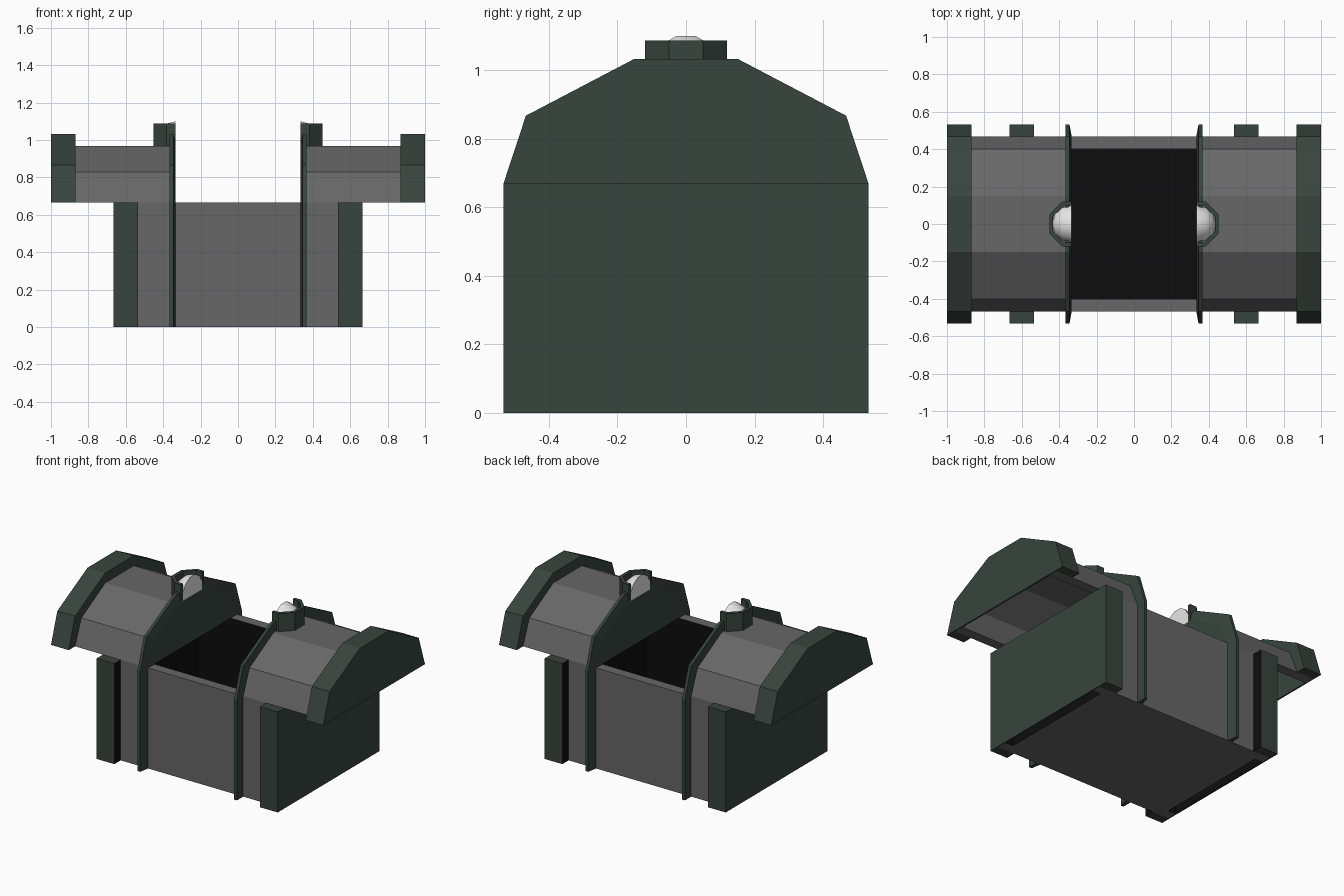
import bpy, bmesh, math
from mathutils import Matrix, Vector

if "Cube" in bpy.data.objects:
    bpy.data.objects.remove(bpy.data.objects["Cube"])


def material(name, rgb):
    m = bpy.data.materials.new(name)
    m.diffuse_color = (*rgb, 1)
    m.use_nodes = True
    m.node_tree.nodes["Principled BSDF"].inputs["Base Color"].default_value = m.diffuse_color
    return m


GRAY = material("stone gray", (0.135, 0.135, 0.135))
GREEN = material("dark green", (0.040, 0.058, 0.048))
BLACK = material("interior black", (0.004, 0.004, 0.004))
PALE = material("pale gem", (0.8, 0.8, 0.8))


def finish(bm, name, mats, rule=None):
    bmesh.ops.recalc_face_normals(bm, faces=bm.faces[:])
    for f in bm.faces:
        if rule:
            f.material_index = int(rule(f.normal, f.calc_center_median()))
    me = bpy.data.meshes.new(name)
    bm.to_mesh(me)
    bm.free()
    for m in mats:
        me.materials.append(m)
    ob = bpy.data.objects.new(name, me)
    bpy.context.collection.objects.link(ob)


def loft(name, sections, mats, rule=None):
    """Skin matching closed sections and cap both ends."""
    bm = bmesh.new()
    rings = [[bm.verts.new(p) for p in sec] for sec in sections]
    n = len(rings[0])
    for a, b in zip(rings, rings[1:]):
        for i in range(n):
            j = (i + 1) % n
            bm.faces.new((a[i], a[j], b[j], b[i]))
    bm.faces.new(rings[0])
    bm.faces.new(rings[-1])
    finish(bm, name, mats, rule)


def along_x(name, profile, x0, x1, mats, rule=None):
    loft(name, [[(x, y, z) for y, z in profile] for x in (x0, x1)], mats, rule)


def along_z(name, plan, z0, z1, mats, rule=None):
    loft(name, [[(x, y, z) for x, y in plan] for z in (z0, z1)], mats, rule)


def rect(a0, a1, b0, b1):
    return [(a0, b0), (a1, b0), (a1, b1), (a0, b1)]


def arch(*half):
    """Mirror half of a vault profile about y = 0."""
    return list(half) + [(-y, z) for y, z in reversed(half)]


RIM = 0.667
OUTER = arch((0.533, RIM), (0.467, 0.867), (0.15, 1.033))
SHELL = arch((0.467, RIM), (0.40, 0.83), (0.15, 0.967))
INNER = arch((0.40, RIM), (0.345, 0.78), (0.13, 0.90))

# Front and back walls of the box, black inside
for side, s in (("front", -1), ("back", 1)):
    along_x(side + "_wall", rect(s * 0.40, s * 0.467, 0, RIM), -0.655, 0.655,
            [GRAY, BLACK], lambda n, c, s=s: n.y * s < -0.5)

# Floor, gray only underneath
along_x("floor", rect(-0.40, 0.40, 0, 0.06), -0.6, 0.6,
        [GRAY, BLACK], lambda n, c: n.z > -0.5)

for side, s in (("left", -1), ("right", 1)):
    # Dark inner end wall
    along_x(side + "_inner_end", rect(-0.40, 0.40, 0.06, RIM), s * 0.57, s * 0.6, [BLACK])

    # End panel with wrapped corner posts, black on its inner faces
    plan = [(0.535, -0.533), (0.665, -0.533), (0.665, 0.533), (0.535, 0.533),
            (0.535, 0.467), (0.655, 0.467), (0.655, -0.467), (0.535, -0.467)]
    along_z(side + "_end_cap", [(s * x, y) for x, y in plan], 0, RIM,
            [GREEN, BLACK], lambda n, c, s=s: n.x * s < -0.5)

    # Straps on the box front and back
    for face, t in (("front", -1), ("back", 1)):
        strap = [(0.333, 0.467), (0.345, 0.533), (0.365, 0.533), (0.365, 0.467)]
        along_z(f"{side}_{face}_strap", [(s * x, t * y) for x, y in strap], 0, RIM, [GREEN])

    # Hollow vaulted lid half
    along_x(side + "_lid", SHELL + INNER[::-1], s * 0.365, s * 0.99, [GRAY])

    # Lid outer rim and end panel
    along_x(side + "_lid_rim", OUTER + SHELL[::-1], s * 0.87, s * 0.99, [GREEN])
    along_x(side + "_lid_end", OUTER, s * 0.99, s * 1.0, [GREEN])

    # Bevelled panel closing the inner end of the lid half
    loft(side + "_lid_strap",
         [[(s * x, y, z) for y, z in prof]
          for x, prof in ((0.333, SHELL), (0.345, OUTER), (0.365, OUTER))], [GREEN])

    # Half octagon gem holder
    ring = [(0.333, 0.12), (0.383, 0.12), (0.453, 0.05),
            (0.453, -0.05), (0.383, -0.12), (0.333, -0.12),
            (0.333, -0.10), (0.374, -0.10), (0.433, -0.041),
            (0.433, 0.041), (0.374, 0.10), (0.333, 0.10)]
    along_z(side + "_gem_holder", [(s * x, y) for x, y in ring], 0.93, 1.087, [GREEN])

    # Half gem, cut flat on the inner side
    bm = bmesh.new()
    bmesh.ops.create_uvsphere(bm, u_segments=12, v_segments=6, radius=0.1035,
                              matrix=Matrix.Rotation(math.pi / 2, 4, 'Y')
                              @ Matrix.Rotation(math.radians(15), 4, 'Z'))
    for f in bm.faces:
        f.smooth = True
    cut = bmesh.ops.bisect_plane(bm, geom=bm.verts[:] + bm.edges[:] + bm.faces[:], dist=1e-5,
                                 plane_co=(0, 0, 0), plane_no=(-s, 0, 0), clear_outer=True)
    rim = [e for e in cut["geom_cut"] if isinstance(e, bmesh.types.BMEdge)]
    for f in bmesh.ops.contextual_create(bm, geom=rim)["faces"]:
        f.smooth = False
    bmesh.ops.translate(bm, verts=bm.verts[:], vec=Vector((s * 0.334, 0, 1.0)))
    finish(bm, side + "_gem", [PALE])
